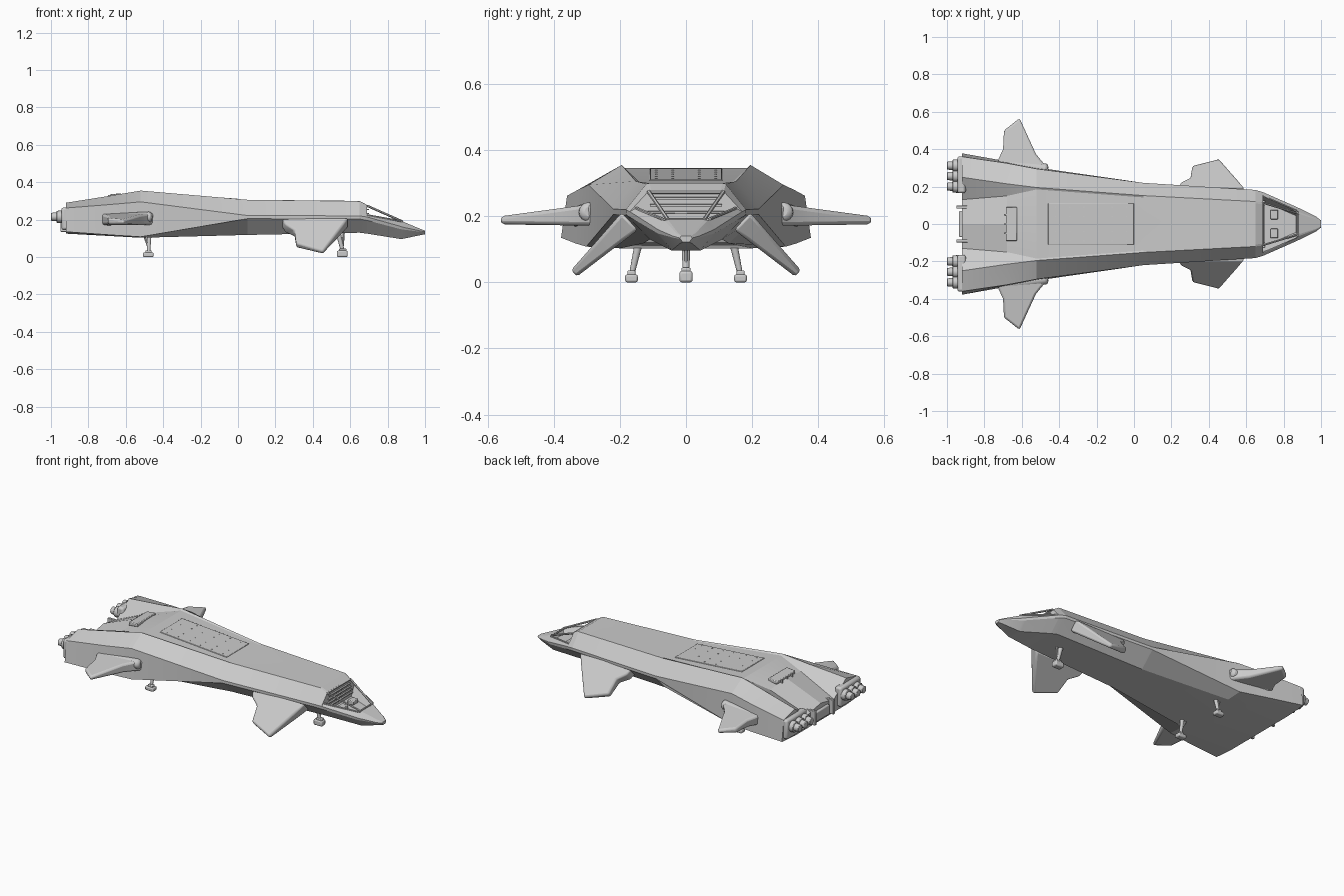
import bpy, bmesh, math
from mathutils import Vector, Matrix

if "Cube" in bpy.data.objects:
    bpy.data.objects.remove(bpy.data.objects["Cube"])


def finish(bm, name, bevel=0, angle=25):
    bmesh.ops.recalc_face_normals(bm, faces=bm.faces)
    me = bpy.data.meshes.new(name)
    bm.to_mesh(me)
    bm.free()
    ob = bpy.data.objects.new(name, me)
    bpy.context.collection.objects.link(ob)
    if bevel:
        m = ob.modifiers.new("bevel", 'BEVEL')
        m.width, m.segments, m.limit_method = bevel, 2, 'ANGLE'
    bpy.ops.object.select_all(action='DESELECT')
    ob.select_set(True)
    bpy.context.view_layer.objects.active = ob
    bpy.ops.object.shade_smooth_by_angle(angle=math.radians(angle))
    return ob


def box(name, centre, size, bevel=0.004, tilt=0):
    bm = bmesh.new()
    m = Matrix.Translation(centre) @ Matrix.Rotation(tilt, 4, 'Y') @ Matrix.Diagonal((*size, 1))
    bmesh.ops.create_cube(bm, size=1, matrix=m)
    return finish(bm, name, bevel)


def rod(name, a, b, r1, r2=None, seg=12, bevel=0):
    """Tapered cylinder between two points."""
    a, b = Vector(a), Vector(b)
    bm = bmesh.new()
    m = Matrix.Translation((a + b) / 2) @ (b - a).to_track_quat('Z', 'Y').to_matrix().to_4x4()
    bmesh.ops.create_cone(bm, cap_ends=True, segments=seg, radius1=r1,
                          radius2=r1 if r2 is None else r2, depth=(b - a).length, matrix=m)
    return finish(bm, name, bevel, 35)


def section(x, deck, ridge, chine, lower, belly, edge=None):
    """Mirrored hull section; the deck edge follows the ridge unless given."""
    edge = edge or (ridge[0] - .01, deck)
    half = [(0, deck), edge, ridge, chine, lower, belly, (0, belly[1])]
    return [(x, y, z) for y, z in half] + [(x, -y, z) for y, z in half[-2:0:-1]]


def shrink(ring, x, ky, kz, z0=.128):
    return [(x, y * ky, z0 + (z - z0) * kz) for _, y, z in ring]


def loft(name, *sections):
    bm = bmesh.new()
    rings = [[bm.verts.new(p) for p in s] for s in sections]
    for r, q in zip(rings, rings[1:]):
        for i in range(len(r)):
            j = (i + 1) % len(r)
            bm.faces.new((r[i], r[j], q[j], q[i]))
    bm.faces.new(rings[0])
    bm.faces.new(rings[-1])
    return finish(bm, name, 0, 12)


def fin(name, root, direction, outline, thick, side, bevel):
    """Tapered blade; outline is (x, span), direction lies in the yz plane."""
    dy, dz = direction
    span = max(s for _, s in outline)
    bm = bmesh.new()
    layers = []
    for k in (1, -1):
        layer = []
        for x, s in outline:
            t = k * thick * (1 - .65 * s / span)
            layer.append(bm.verts.new((x, side * (root[0] + s * dy - t * dz), root[1] + s * dz + t * dy)))
        layers.append(layer)
        bm.faces.new(layer)
    for i in range(len(outline)):
        j = (i + 1) % len(outline)
        bm.faces.new((layers[0][i], layers[1][i], layers[1][j], layers[0][j]))
    return finish(bm, name, bevel, 40)


# Main hull, widening to the rear engine shoulders with a valley between them
tail = section(-.92, .23, (.25, .29), (.36, .262), (.378, .135), (.25, .125), (.13, .205))
vent = section(-.68, .325, (.215, .328), (.325, .281), (.335, .118), (.22, .112), (.15, .305))
peak = section(-.52, .346, (.195, .355), (.295, .295), (.302, .108), (.2, .103))
waist = section(.05, .304, (.152, .306), (.22, .222), (.22, .205), (.13, .118))
roof = section(.65, .3, (.12, .298), (.182, .22), (.18, .203), (.11, .13))
brow = section(.69, .278, (.115, .274), (.17, .214), (.168, .196), (.1, .125))
loft("hull", tail, vent, peak, waist, roof, brow)

# Open cockpit tub and pointed nose
tub_back = section(.69, .165, (.148, .226), (.17, .214), (.168, .196), (.1, .125), (.12, .165))
tub_front = section(.865, .165, (.072, .192), (.093, .165), (.09, .15), (.045, .097), (.045, .165))
cowl = section(.88, .19, (.065, .187), (.086, .16), (.083, .147), (.043, .097))
loft("nose", tub_back, tub_front, cowl, shrink(cowl, .975, .45, .36), shrink(cowl, 1, .22, .2))

# Cockpit frame, seats and rear bulkhead bars
rod("canopy_header", (.69, -.115, .274), (.69, .115, .274), .006, seg=6)
rod("canopy_front_sill", (.872, -.07, .19), (.872, .07, .19), .005, seg=6)
for s in (1, -1):
    rod("canopy_strut", (.69, s * .113, .274), (.88, s * .055, .19), .006, seg=6)
    rod("canopy_sill", (.69, s * .15, .224), (.87, s * .072, .192), .005, seg=6)
    box("pilot_seat", (.75, s * .05, .178), (.04, .05, .025))
for i in range(4):
    box("bulkhead_bar", (.694, 0, .191 + .021 * i), (.012, .25 - .016 * i, .007), .001)

# Deck cover panel with rivets, following the deck slope
slope = math.atan2(.042, .57)
box("deck_cover", (-.23, 0, .325), (.46, .22, .007), .003, slope)
for i in range(6):
    x = -.42 + i * .076
    z = .328 - math.tan(slope) * (x + .23)
    for y in (-.09, -.04, .04, .09):
        rod("deck_rivet", (x, y, z - .002), (x, y, z + .002), .004, seg=6)

# Raised vent on the rear deck
box("rear_vent", (-.655, 0, .328), (.06, .18, .02), .004, -.1)
for i in (-1, 0, 1):
    box("vent_slat", (-.682, i * .05, .322), (.025, .008, .02), .001)

# Central rear exhaust
box("tail_block", (-.918, 0, .17), (.035, .14, .06), .006)

for s in (1, -1):
    box("tail_plate", (-.9, s * .09, .18), (.1, .016, .09), .003)

    # Engine housing and nozzles
    box("engine_housing", (-.922, s * .263, .205), (.045, .197, .12), .012)
    for i in range(3):
        y = s * (.2 + .056 * i)
        rod("nozzle_base", (-.97, y, .215), (-.93, y, .215), .032, .034, 16, .003)
        rod("nozzle", (-1, y, .215), (-.95, y, .215), .021, .025, 16, .003)

    # Rear wing with its rounded root fairing
    fin("rear_wing", (.27, .205), (.998, -.06),
        [(-.44, 0), (-.465, .03), (-.525, .105), (-.612, .296),
         (-.695, .23), (-.7, .13), (-.725, .075), (-.73, 0)], .034, s, .011)
    rod("wing_fairing", (-.715, s * .325, .198), (-.46, s * .292, .214), .033, .029, 16, .014)

    # Drooping front fin
    fin("front_fin", (.17, .185), (.73, -.683),
        [(.59, 0), (.56, .055), (.455, .235), (.312, .18), (.302, .085), (.25, .045), (.235, 0)],
        .036, s, .01)

    # Rear landing gear
    rod("rear_leg", (-.475, s * .145, .11), (-.478, s * .165, .02), .012, .008)
    rod("rear_leg_brace", (-.5, s * .145, .11), (-.48, s * .158, .055), .006, seg=8)
    box("rear_ankle", (-.478, s * .165, .027), (.033, .024, .018))
    box("rear_foot", (-.48, s * .165, .012), (.056, .038, .024), .006)

# Front landing gear
rod("front_leg", (.535, 0, .135), (.56, 0, .03), .014, .01)
rod("front_leg_brace", (.565, 0, .13), (.56, 0, .06), .006, seg=8)
box("front_ankle", (.56, 0, .033), (.04, .028, .023))
box("front_foot", (.557, 0, .017), (.058, .04, .034), .007)
